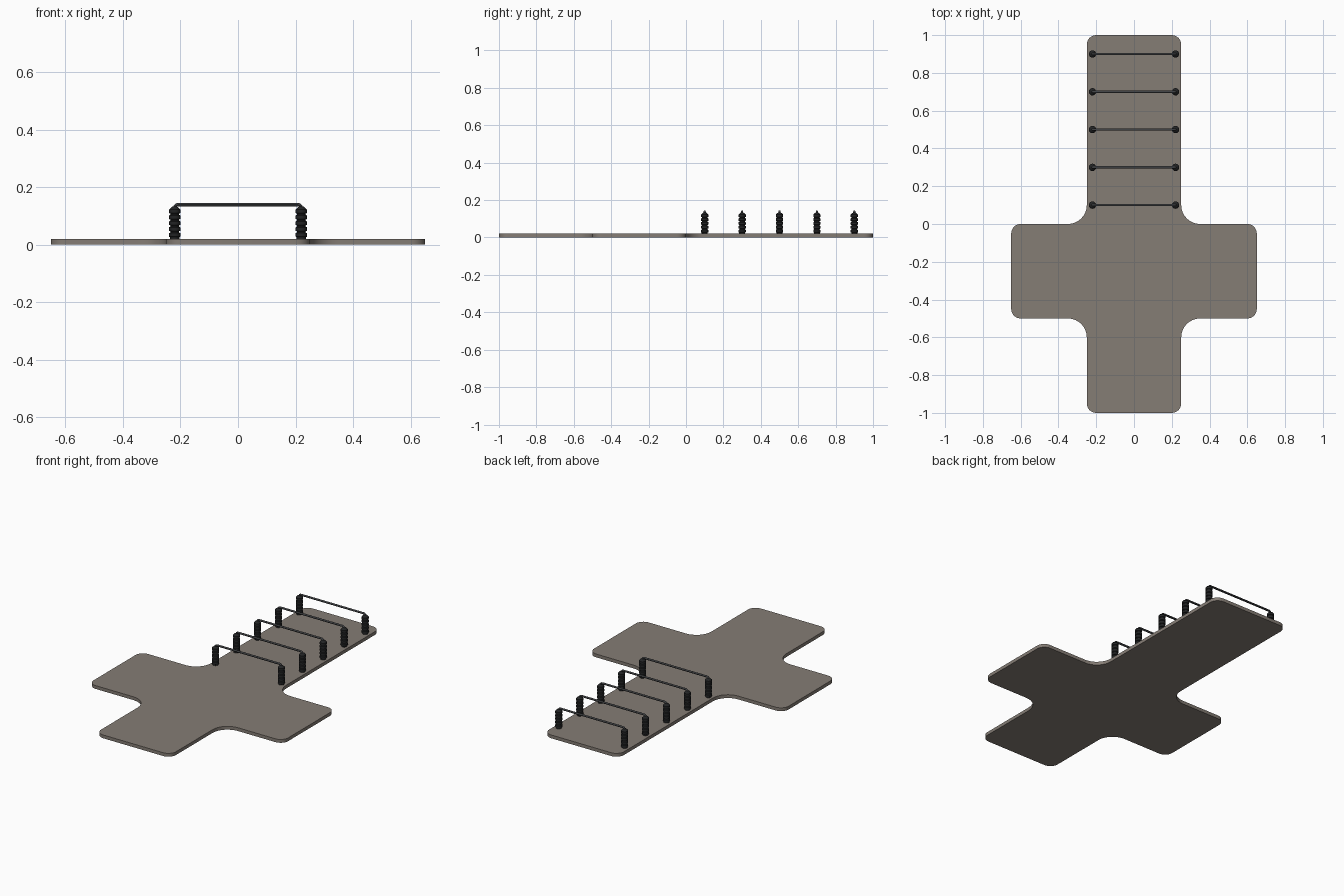
import bpy, bmesh, math
from mathutils import Vector

if "Cube" in bpy.data.objects:
    bpy.data.objects.remove(bpy.data.objects["Cube"])


def material(name, rgb):
    m = bpy.data.materials.new(name)
    m.diffuse_color = (*rgb, 1)
    m.use_nodes = True
    m.node_tree.nodes["Principled BSDF"].inputs["Base Color"].default_value = m.diffuse_color
    return m


STONE = material("warm grey slab", (0.235, 0.205, 0.178))
BLACK = material("black ceramic", (0.016, 0.017, 0.018))
STEEL = material("dark steel", (0.055, 0.058, 0.062))


def add_object(name, bm, mat, angle=35):
    bmesh.ops.recalc_face_normals(bm, faces=bm.faces)
    me = bpy.data.meshes.new(name)
    bm.to_mesh(me)
    bm.free()
    return link(name, me, mat, angle)


def link(name, me, mat, angle=35):
    ob = bpy.data.objects.new(name, me)
    bpy.context.collection.objects.link(ob)
    me.materials.clear()
    me.materials.append(mat)
    bpy.ops.object.select_all(action='DESELECT')
    ob.select_set(True)
    bpy.context.view_layer.objects.active = ob
    bpy.ops.object.shade_smooth_by_angle(angle=math.radians(angle))
    return ob


def rounded(corners, steps=8):
    """Round each (x, y, radius) right-angle corner of a closed outline."""
    pts = []
    n = len(corners)
    for i, (x, y, r) in enumerate(corners):
        p = Vector((x, y))
        a = (Vector(corners[i - 1][:2]) - p).normalized()
        b = (Vector(corners[(i + 1) % n][:2]) - p).normalized()
        c = p + (a + b) * r
        for k in range(steps + 1):
            t = math.pi / 2 * k / steps
            pts.append(c - b * r * math.cos(t) - a * r * math.sin(t))
    return pts


# Cross-shaped slab with rounded outer corners and filleted inner corners
R, F = 0.05, 0.1
half = [(0.25, -1, R), (0.25, -0.5, F), (0.65, -0.5, R),
        (0.65, 0, R), (0.25, 0, F), (0.25, 1, R)]
outline = rounded(half + [(-x, y, r) for x, y, r in reversed(half)])
bm = bmesh.new()
face = bm.faces.new([bm.verts.new((p.x, p.y, 0)) for p in outline])
top = bmesh.ops.extrude_face_region(bm, geom=[face])
bmesh.ops.translate(bm, vec=(0, 0, 0.02),
                    verts=[g for g in top["geom"] if isinstance(g, bmesh.types.BMVert)])
add_object("cross_slab", bm, STONE)

# Ribbed insulator profile: (radius, z), five discs on a core
profile = [(0, 0.018), (0.016, 0.018), (0.016, 0.026)]
for i in range(5):
    z = 0.026 + i * 0.0205
    profile += [(0.0195, z + 0.002), (0.0195, z + 0.014),
                (0.015, z + 0.017), (0.015, z + 0.0205)]
profile[-2:] = [(0.012, 0.130), (0.007, 0.133), (0, 0.133)]


def insulator(name, x, y, sides=20):
    bm = bmesh.new()
    vs = [bm.verts.new((r, 0, z)) for r, z in profile]
    edges = [bm.edges.new(e) for e in zip(vs, vs[1:])]
    bmesh.ops.spin(bm, geom=vs + edges, cent=(0, 0, 0), axis=(0, 0, 1),
                   angle=2 * math.pi, steps=sides)
    bmesh.ops.remove_doubles(bm, verts=bm.verts, dist=1e-5)
    bmesh.ops.translate(bm, verts=bm.verts, vec=(x, y, 0))
    add_object(name, bm, BLACK)


def bar(name, y):
    """Rod between two insulators, bent down at both ends."""
    b, zt, xe = 0.012, 0.139, 0.22
    right = [(xe - b + b * math.sin(t), zt - b + b * math.cos(t))
             for t in [math.pi / 2 * k / 5 for k in range(6)]] + [(xe, 0.118)]
    path = [(-x, z) for x, z in reversed(right)] + right
    cu = bpy.data.curves.new(name, 'CURVE')
    cu.dimensions = '3D'
    cu.bevel_depth = 0.006
    cu.bevel_resolution = 2
    cu.use_fill_caps = True
    sp = cu.splines.new('POLY')
    sp.points.add(len(path) - 1)
    for p, (x, z) in zip(sp.points, path):
        p.co = (x, y, z, 1)
    tmp = bpy.data.objects.new(name + "_path", cu)
    me = bpy.data.meshes.new_from_object(tmp)
    bpy.data.objects.remove(tmp)
    link(name, me, STEEL, 45)


# Five barred rows along the long arm
for i in range(5):
    y = 0.1 + 0.2 * i
    insulator(f"insulator_left_{i + 1}", -0.22, y)
    insulator(f"insulator_right_{i + 1}", 0.22, y)
    bar(f"bar_{i + 1}", y)
